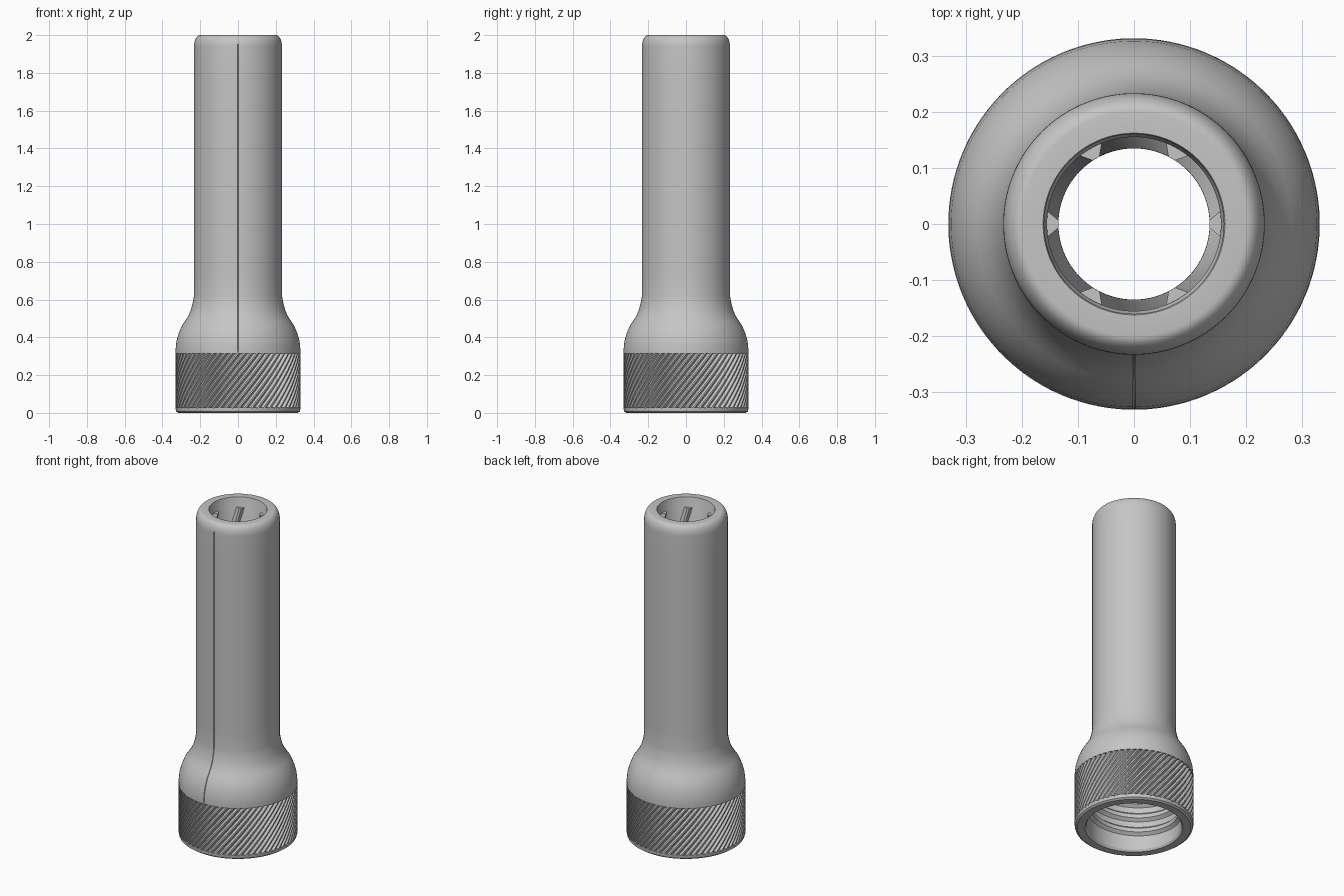
import bpy
import bmesh
from math import sin, cos, pi, tau, radians

cube = bpy.data.objects.get("Cube")
if cube:
    bpy.data.objects.remove(cube, do_unlink=True)

# Single flat grey
grey = bpy.data.materials.new("light grey")
grey.use_nodes = True
colour = (0.56, 0.56, 0.56, 1)
grey.diffuse_color = colour
grey.node_tree.nodes["Principled BSDF"].inputs["Base Color"].default_value = colour


def finish(bm, name):
    bmesh.ops.recalc_face_normals(bm, faces=bm.faces)
    mesh = bpy.data.meshes.new(name)
    bm.to_mesh(mesh)
    bm.free()
    mesh.materials.append(grey)
    obj = bpy.data.objects.new(name, mesh)
    bpy.context.collection.objects.link(obj)
    bpy.ops.object.select_all(action='DESELECT')
    bpy.context.view_layer.objects.active = obj
    obj.select_set(True)
    bpy.ops.object.shade_smooth_by_angle(angle=radians(28))
    return obj


def bridge(bm, a, b):
    for i in range(len(a)):
        j = (i + 1) % len(a)
        bm.faces.new((a[i], a[j], b[j], b[i]))


def polar(bm, r, angle, z):
    return bm.verts.new((r * cos(angle), r * sin(angle), z))


def helix(bm, section, start, z0, z1, twist, steps):
    """Sweep a closed section of (angle, radius, height) offsets along a helix."""
    rings = []
    for k in range(steps + 1):
        t = k / steps
        rings.append([polar(bm, r, start + a + twist * t, z0 + (z1 - z0) * t + dz)
                      for a, r, dz in section])
    for lower, upper in zip(rings, rings[1:]):
        bridge(bm, lower, upper)
    bm.faces.new(rings[0])
    bm.faces.new(rings[-1])


def ridge_section(half_base, half_tip, r_base, r_tip):
    return [(-half_base, r_base, 0), (-half_tip, r_tip, 0),
            (half_tip, r_tip, 0), (half_base, r_base, 0)]


# Body: outer wall from the foot up, over the rim, and down the bore
foot = [(0.264, 0.012), (0.272, 0), (0.316, 0), (0.327, 0.008), (0.33, 0.02),
        (0.33, 0.028), (0.317, 0.028), (0.317, 0.315), (0.33, 0.315)]
shoulder = [(0.33, 0.34), (0.326, 0.38), (0.315, 0.42), (0.298, 0.46), (0.28, 0.487),
            (0.262, 0.515), (0.248, 0.55), (0.238, 0.59), (0.233, 0.62)]
tube = [(0.233, 0.62 + 1.32 * i / 12) for i in range(1, 13)]
lip = [(0.2 + 0.033 * cos(a), 1.94 + 0.06 * sin(a))
       for a in (pi / 2 * i / 8 for i in range(1, 9))]
bore = [(0.162, 2.0), (0.16, 1.995), (0.16, 1.96), (0.155, 1.95), (0.155, 0.52),
        (0.17, 0.5), (0.25, 0.42), (0.264, 0.38)]
profile = foot + shoulder + tube + lip + bore

# Narrow seam groove at the front of the shoulder and tube
seam = -pi / 2
angles = [seam + tau * i / 128 for i in range(128)]
angles = [seam, seam + 0.008] + angles[1:] + [seam + tau - 0.008]
grooved = set(shoulder + tube)
bm = bmesh.new()
rings = []
for point in profile:
    r, z = point
    cut = 0.003 if point in grooved else 0
    rings.append([polar(bm, r - (cut if i == 0 else 0), a, z) for i, a in enumerate(angles)])
for a, b in zip(rings, rings[1:] + rings[:1]):
    bridge(bm, a, b)
finish(bm, "tube_body")

# Slanted knurling around the grip
bm = bmesh.new()
count = 60
for i in range(count):
    helix(bm, ridge_section(0.05, 0.014, 0.315, 0.331), tau * i / count,
          0.022, 0.318, 0.74, 14)
finish(bm, "knurled_grip")

# Six twisted ribs inside the bore
bm = bmesh.new()
for i in range(6):
    helix(bm, ridge_section(0.16, 0.05, 0.159, 0.135), tau * i / 6,
          1.94, 0.52, 2.6, 60)
finish(bm, "bore_ribs")

# Internal screw thread in the wide end
bm = bmesh.new()
thread = [(0, 0.267, -0.03), (0, 0.246, -0.012), (0, 0.246, 0.012), (0, 0.267, 0.03)]
turns = 3
helix(bm, thread, 0, 0.07, 0.34, turns * tau, turns * 72)
finish(bm, "inner_thread")
